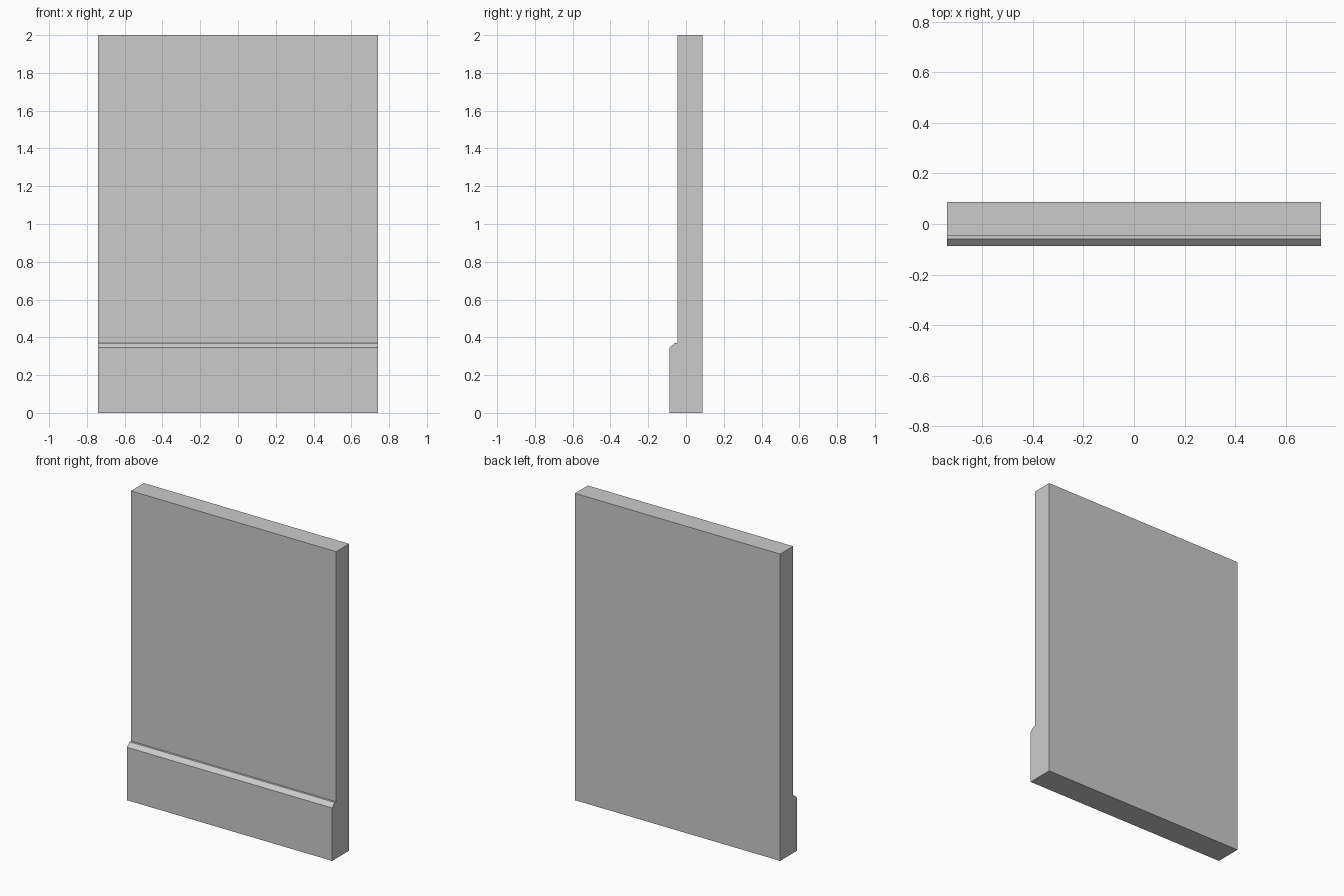
import bpy, bmesh

if "Cube" in bpy.data.objects:
    bpy.data.objects.remove(bpy.data.objects["Cube"])

HALF_WIDTH = 0.74

# Side profile (y, z): wall slab with a chamfered skirting on the front
profile = [
    (0.087, 0.0), (0.087, 2.0), (-0.046, 2.0),
    (-0.046, 0.37), (-0.06, 0.37), (-0.087, 0.345), (-0.087, 0.0),
]

# Extrude the profile across the full wall width
bm = bmesh.new()
end = bm.faces.new([bm.verts.new((-HALF_WIDTH, y, z)) for y, z in profile])
ext = bmesh.ops.extrude_face_region(bm, geom=[end], use_keep_orig=True)
moved = [g for g in ext["geom"] if isinstance(g, bmesh.types.BMVert)]
bmesh.ops.translate(bm, verts=moved, vec=(2 * HALF_WIDTH, 0, 0))
bmesh.ops.recalc_face_normals(bm, faces=bm.faces[:])

mesh = bpy.data.meshes.new("wall_with_skirting")
bm.to_mesh(mesh)
bm.free()
wall = bpy.data.objects.new("wall_with_skirting", mesh)
bpy.context.collection.objects.link(wall)
